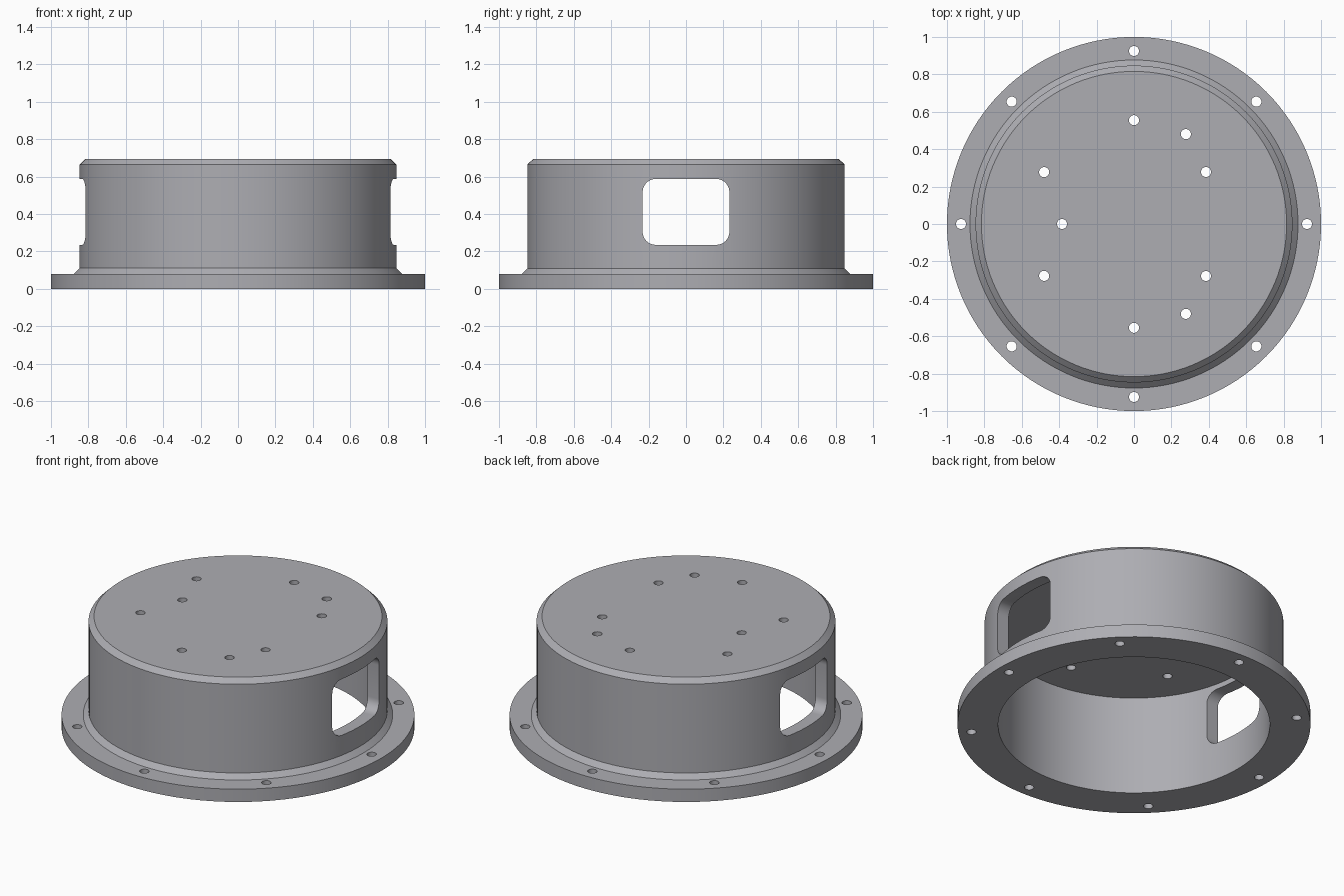
import bpy, bmesh
from math import cos, sin, pi, radians
from mathutils import Matrix, Vector

if "Cube" in bpy.data.objects:
    bpy.data.objects.remove(bpy.data.objects["Cube"])

SEG = 128


def make_object(name, bm):
    bmesh.ops.recalc_face_normals(bm, faces=bm.faces[:])
    mesh = bpy.data.meshes.new(name)
    bm.to_mesh(mesh)
    bm.free()
    obj = bpy.data.objects.new(name, mesh)
    bpy.context.collection.objects.link(obj)
    return obj


def hole(bm, x, y, z0, z1, r=0.027):
    bmesh.ops.create_cone(bm, cap_ends=True, segments=32, radius1=r, radius2=r, depth=z1 - z0,
                          matrix=Matrix.Translation((x, y, (z0 + z1) / 2)))


def window(bm, x0, x1, half_w=0.232, z0=0.235, z1=0.587, r=0.07):
    # rounded rectangle in the yz plane, extruded along x
    pts = []
    for i, (cy, cz) in enumerate([(half_w - r, z1 - r), (r - half_w, z1 - r),
                                  (r - half_w, z0 + r), (half_w - r, z0 + r)]):
        for k in range(9):
            a = i * pi / 2 + k * pi / 16
            pts.append((cy + r * cos(a), cz + r * sin(a)))
    face = bm.faces.new([bm.verts.new((x0, y, z)) for y, z in pts])
    ext = bmesh.ops.extrude_face_region(bm, geom=[face], use_keep_orig=True)
    moved = [g for g in ext["geom"] if isinstance(g, bmesh.types.BMVert)]
    bmesh.ops.translate(bm, vec=Vector((x1 - x0, 0, 0)), verts=moved)


# Hollow flanged cap, revolved from the ceiling out round to the roof
profile = [(0.77, 0.62), (0.77, 0), (1, 0), (1, 0.08), (0.877, 0.08),
           (0.847, 0.11), (0.847, 0.665), (0.816, 0.695)]
bm = bmesh.new()
rings = [[bm.verts.new((r * cos(2 * pi * i / SEG), r * sin(2 * pi * i / SEG), z))
          for i in range(SEG)] for r, z in profile]
for a, b in zip(rings, rings[1:]):
    for i in range(SEG):
        j = (i + 1) % SEG
        bm.faces.new((a[i], a[j], b[j], b[i]))
bm.faces.new(rings[0])
bm.faces.new(rings[-1])
housing = make_object("flanged_housing", bm)

# Dark grey metal
metal = bpy.data.materials.new("dark_grey_metal")
metal.diffuse_color = (0.42, 0.42, 0.45, 1)
metal.use_nodes = True
metal.node_tree.nodes["Principled BSDF"].inputs["Base Color"].default_value = metal.diffuse_color
housing.data.materials.append(metal)

# Cutters: flange bolt holes, roof holes, two side windows
bm = bmesh.new()
for i in range(8):
    a = i * pi / 4
    hole(bm, 0.925 * cos(a), 0.925 * sin(a), -0.1, 0.2)
for deg in (60, 90, 150, 210, 270, 300):
    hole(bm, 0.555 * cos(radians(deg)), 0.555 * sin(radians(deg)), 0.6, 0.8)
for x, y in ((0.385, 0.278), (0.385, -0.278), (-0.385, 0)):
    hole(bm, x, y, 0.6, 0.8)
window(bm, 0.6, 1.1)
window(bm, -1.1, -0.6)
cutter = make_object("hole_cutter", bm)
cutter.data.materials.append(metal)
cutter.hide_render = True

mod = housing.modifiers.new("holes", "BOOLEAN")
mod.operation = "DIFFERENCE"
mod.solver = "EXACT"
mod.object = cutter
bpy.context.view_layer.objects.active = housing
housing.select_set(True)
bpy.ops.object.modifier_apply(modifier=mod.name)
bpy.data.objects.remove(cutter)
bpy.ops.object.shade_smooth_by_angle(angle=radians(30))
